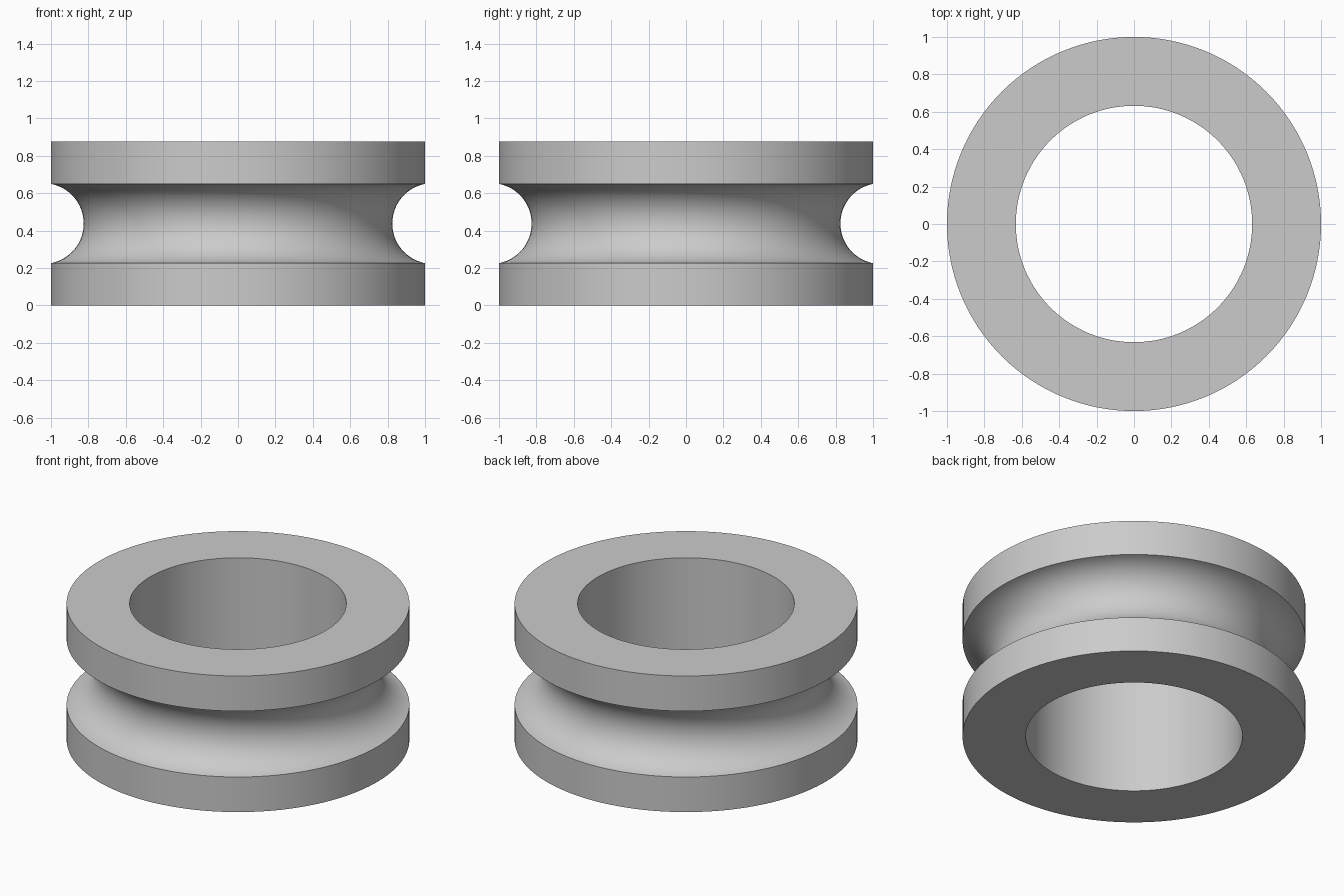
import bpy
import bmesh
from math import atan2, cos, sin, pi, radians

cube = bpy.data.objects.get("Cube")
if cube:
    bpy.data.objects.remove(cube, do_unlink=True)

OUTER, BORE, HEIGHT = 1.0, 0.632, 0.876
WAIST = 0.825            # radius at the bottom of the groove
HALF_GROOVE = 0.212      # half the groove opening
SEGMENTS, ARC_STEPS = 128, 32

# Round groove: circle through both rim edges and the waist
depth = OUTER - WAIST
groove_r = (depth ** 2 + HALF_GROOVE ** 2) / (2 * depth)
centre_x, centre_z = WAIST + groove_r, HEIGHT / 2
reach = atan2(HALF_GROOVE, centre_x - OUTER)
arc = []
for i in range(ARC_STEPS + 1):
    a = pi - reach + 2 * reach * i / ARC_STEPS
    arc.append((centre_x + groove_r * cos(a), centre_z + groove_r * sin(a)))
arc.reverse()            # from the lower rim edge to the upper one

# Closed half section, bore to rim
profile = [(BORE, 0), (OUTER, 0)] + arc + [(OUTER, HEIGHT), (BORE, HEIGHT)]

# Spin the section into a ring
bm = bmesh.new()
verts = [bm.verts.new((x, 0, z)) for x, z in profile]
edges = [bm.edges.new((v, verts[(i + 1) % len(verts)])) for i, v in enumerate(verts)]
bmesh.ops.spin(bm, geom=verts + edges, cent=(0, 0, 0), axis=(0, 0, 1),
               angle=2 * pi, steps=SEGMENTS, use_merge=True)
bmesh.ops.remove_doubles(bm, verts=bm.verts, dist=0.0001)
bmesh.ops.recalc_face_normals(bm, faces=bm.faces)
mesh = bpy.data.meshes.new("grooved_ring")
bm.to_mesh(mesh)
bm.free()

ring = bpy.data.objects.new("grooved_ring", mesh)
bpy.context.collection.objects.link(ring)

# Plain grey finish
grey = bpy.data.materials.new("grey")
grey.use_nodes = True
colour = (0.6, 0.6, 0.6, 1)
grey.diffuse_color = colour
grey.node_tree.nodes["Principled BSDF"].inputs["Base Color"].default_value = colour
mesh.materials.append(grey)

# Smooth curves, crisp rims
bpy.ops.object.select_all(action="DESELECT")
ring.select_set(True)
bpy.context.view_layer.objects.active = ring
bpy.ops.object.shade_smooth_by_angle(angle=radians(30))
